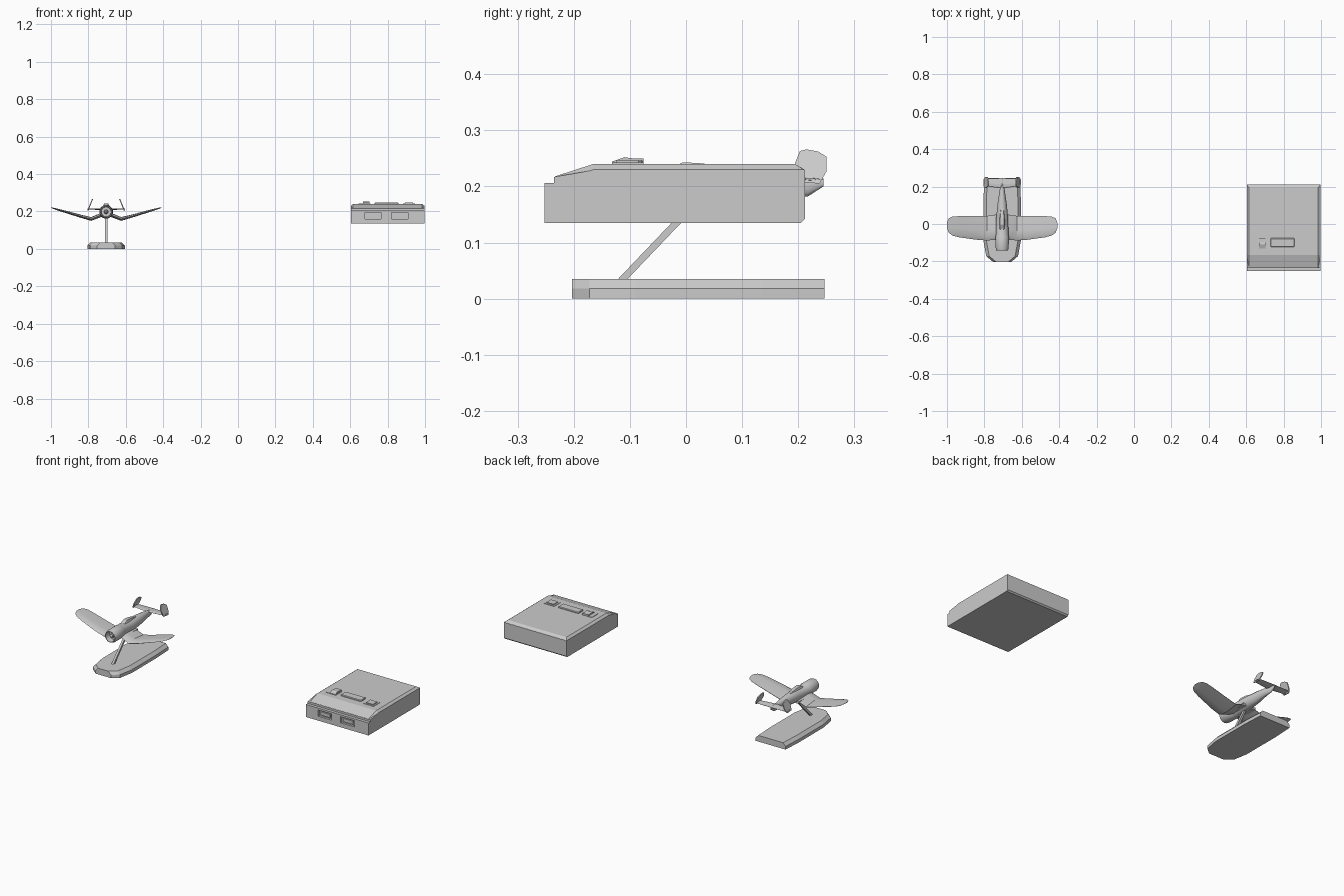
import bpy, bmesh
from math import sin, cos, pi, radians
from mathutils import Vector

if "Cube" in bpy.data.objects:
    bpy.data.objects.remove(bpy.data.objects["Cube"])

PX, CX = -0.705, 0.8   # centre lines of the aircraft and the console


def make(name, verts, faces, smooth=False):
    me = bpy.data.meshes.new(name)
    me.from_pydata(verts, [], faces)
    bm = bmesh.new()
    bm.from_mesh(me)
    bmesh.ops.recalc_face_normals(bm, faces=bm.faces)
    bm.to_mesh(me)
    bm.free()
    ob = bpy.data.objects.new(name, me)
    bpy.context.collection.objects.link(ob)
    if smooth:
        bpy.ops.object.select_all(action='DESELECT')
        ob.select_set(True)
        bpy.context.view_layer.objects.active = ob
        bpy.ops.object.shade_smooth_by_angle(angle=radians(35))
    return ob


def loft(name, rings, smooth=False):
    """Skin equal-sized rings and cap both ends."""
    n = len(rings[0])
    verts = [v for r in rings for v in r]
    faces = [(k*n + i, k*n + (i+1) % n, (k+1)*n + (i+1) % n, (k+1)*n + i)
             for k in range(len(rings)-1) for i in range(n)]
    faces += [tuple(range(n)), tuple(range((len(rings)-1)*n, len(rings)*n))]
    return make(name, verts, faces, smooth)


def box(name, x0, x1, y0, y1, z0, z1):
    def ring(z):
        return [(x0, y0, z), (x1, y0, z), (x1, y1, z), (x0, y1, z)]
    return loft(name, [ring(z0), ring(z1)])


def prism_x(name, profile, x0, x1):
    return loft(name, [[(x, y, z) for y, z in profile] for x in (x0, x1)])


def bevel(ob, width):
    m = ob.modifiers.new("bevel", 'BEVEL')
    m.width, m.segments, m.limit_method = width, 1, 'ANGLE'


# Console: lower shell, chamfered lid
shell = prism_x("console_body", [
    (-0.252, 0.135), (0.205, 0.135), (0.212, 0.142), (0.212, 0.229),
    (-0.165, 0.229), (-0.235, 0.217), (-0.235, 0.206), (-0.252, 0.206)],
    CX-0.197, CX+0.197)
lid_rings = []
for x, d in ((-0.197, 0), (-0.184, 0.01), (0.184, 0.01), (0.197, 0)):
    lid_rings.append([(CX+x, y, z) for y, z in (
        (-0.233, 0.21), (0.21, 0.21), (0.211, 0.23), (0.21 - 1.6*d, 0.23+d),
        (-0.165, 0.23+d), (-0.233, 0.208+d))])
loft("console_lid", lid_rings)

# Controller sockets in the front face
for i, x in enumerate((0.722, 0.865)):
    cutter = box(f"socket_cutter_{i}", x-0.043, x+0.043, -0.28, -0.24, 0.16, 0.195)
    cutter.hide_render = True
    cutter.display_type = 'WIRE'
    m = shell.modifiers.new("socket", 'BOOLEAN')
    m.operation, m.object, m.solver = 'DIFFERENCE', cutter, 'EXACT'
    box(f"socket_plug_{i}", x-0.03, x+0.03, -0.247, -0.238, 0.168, 0.187)

# Top controls
bevel(box("eject_button", 0.73, 0.858, -0.122, -0.076, 0.235, 0.247), 0.003)
prism_x("power_lever", [(-0.132, 0.235), (-0.132, 0.244), (-0.11, 0.252),
                        (-0.095, 0.25), (-0.076, 0.25), (-0.076, 0.235)], 0.668, 0.704)
for n, a, b in (("power_plate", 0.645, 0.708), ("reset_plate", 0.882, 0.945)):
    box(n, a, b, -0.132, -0.076, 0.236, 0.2425)
box("reset_button", 0.892, 0.936, -0.125, -0.085, 0.238, 0.247)

# Display base with tapered upper rim
half = [(0.048, -0.203), (0.085, -0.172), (0.1, -0.09), (0.1, 0.135), (0.094, 0.247)]


def base_ring(z, inset):
    right = [(PX + x - inset, y, z) for x, y in half]
    left = [(PX - x + inset, y, z) for x, y in reversed(half)]
    return right + left


loft("display_base", [base_ring(0, 0), base_ring(0.018, 0), base_ring(0.035, 0.016)])

# Slanted support strut
loft("support_strut", [
    [(PX-0.006, y, z), (PX+0.006, y, z), (PX+0.006, y+0.017, z), (PX-0.006, y+0.017, z)]
    for y, z in ((-0.123, 0.033), (0.022, 0.185))])

# Fuselage with open cowling at the nose
N = 14
stations = [(-0.112, 0.026, 0.198, 0.026), (-0.143, 0.028, 0.198, 0.028),
            (-0.143, 0.032, 0.198, 0.032), (-0.125, 0.036, 0.198, 0.036),
            (-0.065, 0.037, 0.198, 0.037), (-0.06, 0.034, 0.198, 0.035),
            (0.03, 0.033, 0.199, 0.035), (0.11, 0.025, 0.2, 0.03),
            (0.18, 0.014, 0.202, 0.021), (0.217, 0.008, 0.2, 0.018),
            (0.245, 0.003, 0.207, 0.007)]
loft("fuselage", [[(PX + w*sin(2*pi*i/N), y, zc + h*cos(2*pi*i/N)) for i in range(N)]
                  for y, w, zc, h in stations], True)
hub = [(-0.138, 0.003), (-0.132, 0.009), (-0.11, 0.012)]
loft("engine_hub", [[(PX + r*sin(pi*i/4), y, 0.198 + r*cos(pi*i/4)) for i in range(8)]
                    for y, r in hub])

# Canopy
loft("canopy", [[(PX - w, y, 0.222), (PX - 0.6*w, y, z), (PX + 0.6*w, y, z), (PX + w, y, 0.222)]
                for y, w, z in ((-0.03, 0.018, 0.231), (-0.005, 0.018, 0.243),
                                (0.03, 0.017, 0.241), (0.085, 0.01, 0.23))])


def section(x, y0, y1, z, t):
    """Six-point aerofoil section."""
    c = y1 - y0
    return [(x, y0, z), (x, y0+0.12*c, z+0.4*t), (x, y0+0.4*c, z+0.5*t),
            (x, y1, z+0.06*t), (x, y1, z-0.06*t), (x, y0+0.4*c, z-0.5*t),
            (x, y0+0.12*c, z-0.4*t)]


# Mirrored gull wings, tailplanes and fins
wing = [(0.0, -0.082, 0.045, 0.186, 0.022), (0.03, -0.084, 0.045, 0.18, 0.022),
        (0.08, -0.088, 0.044, 0.16, 0.02), (0.13, -0.085, 0.043, 0.173, 0.017),
        (0.23, -0.071, 0.042, 0.202, 0.012), (0.265, -0.062, 0.04, 0.212, 0.009),
        (0.286, -0.046, 0.03, 0.218, 0.006), (0.295, -0.022, 0.008, 0.221, 0.003)]
tail = [(0.0, 0.19, 0.245, 0.213, 0.009), (0.085, 0.202, 0.243, 0.213, 0.007),
        (0.1, 0.212, 0.238, 0.213, 0.004)]
fin = [(0.2, 0.208), (0.193, 0.238), (0.203, 0.263), (0.215, 0.266), (0.236, 0.262),
       (0.25, 0.253), (0.25, 0.226), (0.238, 0.205)]
for side, s in (("left", -1), ("right", 1)):
    loft(f"{side}_wing", [section(PX + s*x, *r) for x, *r in wing], True)
    loft(f"{side}_tailplane", [section(PX + s*x, *r) for x, *r in tail])
    loft(f"{side}_tail_fin", [[(PX + s*(0.096 - 0.4*(z-0.208) + d), y, z) for y, z in fin]
                              for d in (-0.003, 0.003)])
    box(f"{side}_wing_fairing", PX + s*0.018, PX + s*0.04, -0.05, 0.05, 0.17, 0.182)
